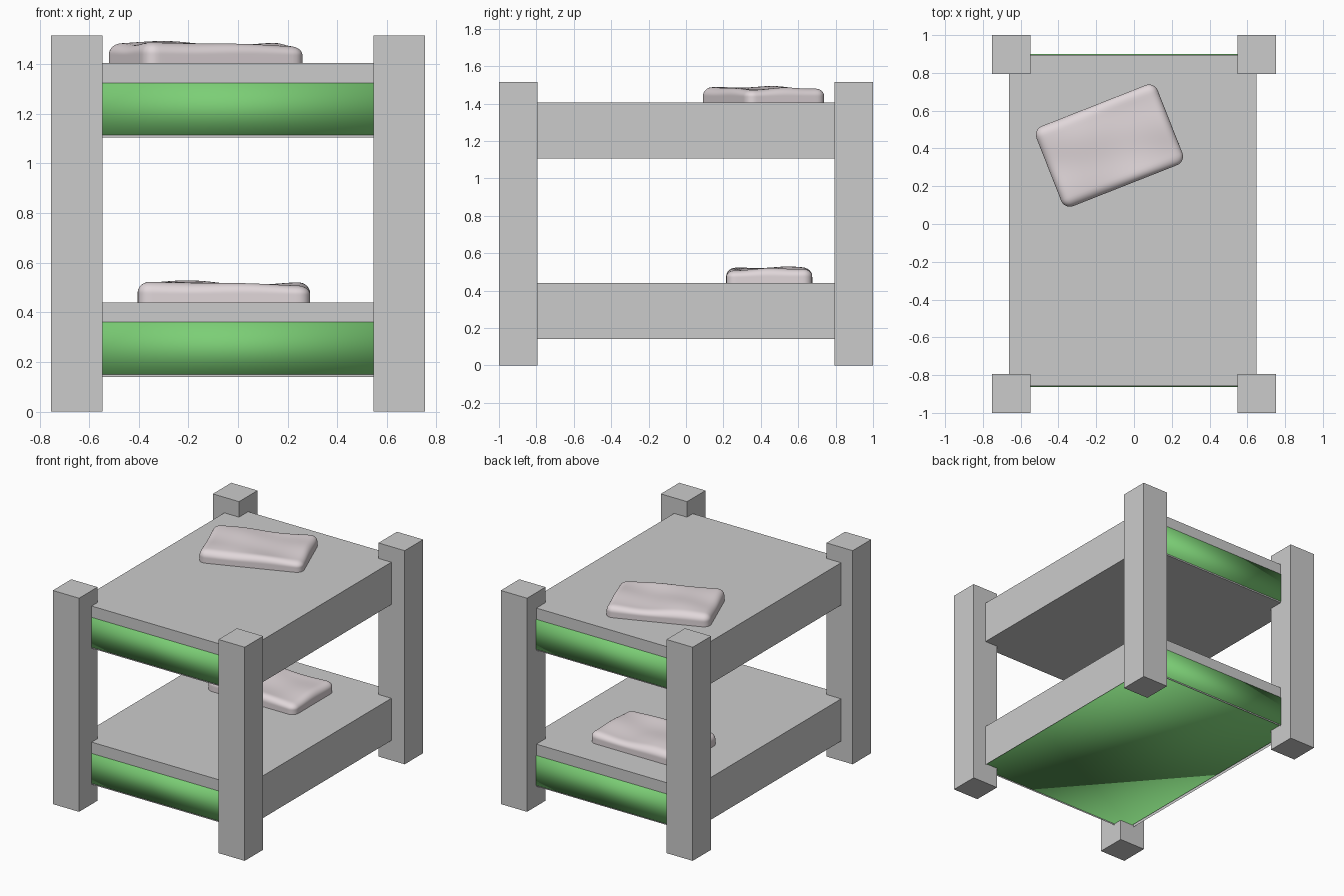
import bpy, bmesh, math
from mathutils import Vector

if "Cube" in bpy.data.objects:
    bpy.data.objects.remove(bpy.data.objects["Cube"])


def material(name, rgb):
    m = bpy.data.materials.new(name)
    m.diffuse_color = (*rgb, 1)
    m.use_nodes = True
    m.node_tree.nodes["Principled BSDF"].inputs["Base Color"].default_value = m.diffuse_color
    return m


GREEN = material("green_fabric", (0.2, 0.62, 0.18))
PINK = material("pillow_fabric", (0.75, 0.68, 0.70))


def add_object(name, bm, mat=None, smooth=False):
    me = bpy.data.meshes.new(name)
    for f in bm.faces:
        f.smooth = smooth
    bm.to_mesh(me)
    bm.free()
    ob = bpy.data.objects.new(name, me)
    bpy.context.collection.objects.link(ob)
    if mat:
        me.materials.append(mat)
    return ob


def box(name, lo, hi, mat=None, smooth=False, open_bottom=False):
    bm = bmesh.new()
    bmesh.ops.create_cube(bm, size=1)
    for v in bm.verts:
        v.co = Vector([(a + b) / 2 + c * (b - a) for a, b, c in zip(lo, hi, v.co)])
    if open_bottom:
        bm.normal_update()
        bottom = [f for f in bm.faces if f.normal.z < -0.9]
        bmesh.ops.delete(bm, geom=bottom, context='FACES_ONLY')
    return add_object(name, bm, mat, smooth)


def pillow(name, x, y, z, length, width, angle):
    """Rounded box sunk slightly into the bed, with a gently lumpy top."""
    half = Vector((length / 2, width / 2, 0.062))
    rad = Vector((0.05, 0.05, 0.04))
    bm = bmesh.new()
    bmesh.ops.create_cube(bm, size=2)
    bmesh.ops.subdivide_edges(bm, edges=bm.edges[:], cuts=31, use_grid_fill=True)
    for v in bm.verts:
        # spread samples towards the edges so the rounding is well resolved
        p = Vector([math.sin(c * math.pi / 2) * h for c, h in zip(v.co, half)])
        inner = Vector([max(-(h - r), min(h - r, c)) for c, h, r in zip(p, half, rad)])
        off = Vector([(c - i) / r for c, i, r in zip(p, inner, rad)])
        if off.length > 0:
            off.normalize()
        v.co = inner + Vector([o * r for o, r in zip(off, rad)])
        if v.co.z > 0:
            u, w = v.co.x / half.x, v.co.y / half.y
            lump = 0.008 * math.cos(4.6 * (u + 0.4)) * math.cos(1.6 * w - 0.5)
            v.co.z += (lump - 0.005 * u + 0.003 * math.sin(5 * w + 2 * u)) * v.co.z / half.z
    ob = add_object(name, bm, PINK, True)
    ob.location = (x, y, z + 0.014)
    ob.rotation_euler.z = math.radians(angle)
    return ob


# four corner posts
for sx, side in ((-1, "left"), (1, "right")):
    for sy, end in ((-1, "front"), (1, "back")):
        xs = sorted((sx * 0.547, sx * 0.753))
        ys = sorted((sy * 0.793, sy * 1.0))
        box(f"{end}_{side}_post", (xs[0], ys[0], 0), (xs[1], ys[1], 1.515))

# two bunks: grey frame with a green mattress showing at both ends
for level, z in (("lower", 0.14), ("upper", 1.105)):
    lower = level == "lower"
    box(f"{level}_bed_frame", (-0.662, -0.858, z), (0.648, 0.895, z + 0.30),
        open_bottom=lower)
    box(f"{level}_mattress", (-0.65, -0.862, z + 0.01), (0.636, 0.9, z + 0.22),
        GREEN, smooth=True)

# pillows
pillow("upper_pillow", -0.13, 0.415, 1.405, 0.69, 0.455, 21.5)
pillow("lower_pillow", -0.057, 0.445, 0.44, 0.695, 0.46, 0)
